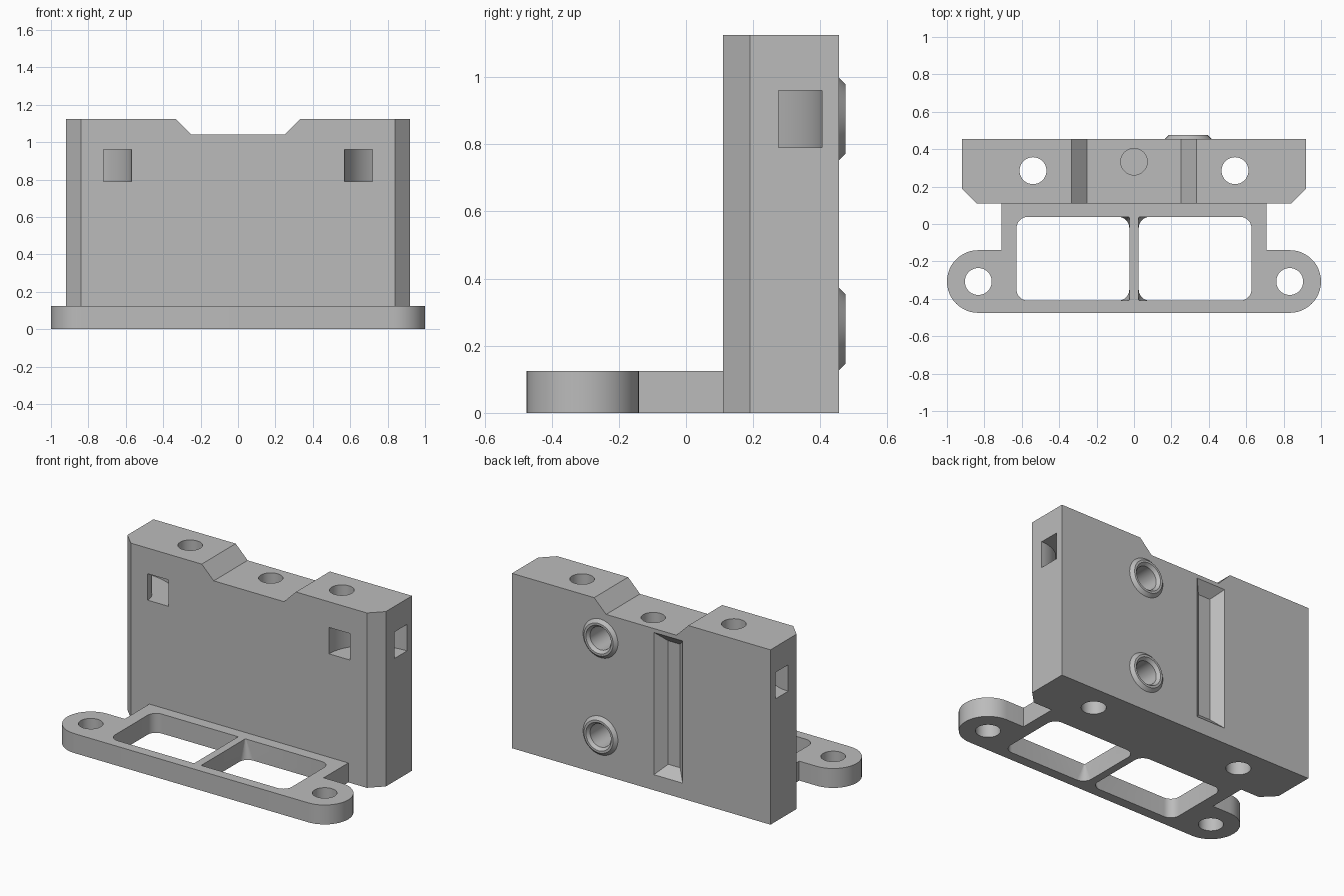
import bpy, bmesh, math

if "Cube" in bpy.data.objects:
    bpy.data.objects.remove(bpy.data.objects["Cube"])

grey = bpy.data.materials.new("plain grey")
grey.diffuse_color = (0.5, 0.5, 0.5, 1)
grey.use_nodes = True
grey.node_tree.nodes["Principled BSDF"].inputs["Base Color"].default_value = grey.diffuse_color


def loft(name, rings):
    """Closed solid through a list of rings with equal point counts."""
    bm = bmesh.new()
    vs = [[bm.verts.new(p) for p in r] for r in rings]
    n = len(vs[0])
    for a, b in zip(vs, vs[1:]):
        for i in range(n):
            j = (i + 1) % n
            bm.faces.new((a[i], a[j], b[j], b[i]))
    bm.faces.new(vs[0])
    bm.faces.new(vs[-1])
    bmesh.ops.recalc_face_normals(bm, faces=bm.faces)
    me = bpy.data.meshes.new(name)
    bm.to_mesh(me)
    bm.free()
    me.materials.append(grey)
    ob = bpy.data.objects.new(name, me)
    bpy.context.collection.objects.link(ob)
    return ob


def prism(name, pts, z0, z1):
    return loft(name, [[(x, y, z) for x, y in pts] for z in (z0, z1)])


def arc(cx, cy, rx, ry, a0, a1, n):
    angs = [math.radians(a0 + (a1 - a0) * i / n) for i in range(n + 1)]
    return [(cx + rx * math.cos(a), cy + ry * math.sin(a)) for a in angs]


def circle(cx, cy, r, n=40):
    return arc(cx, cy, r, r, 0, 360, n)[:-1]


def lathe_y(name, cx, cz, steps):
    """Round solid along y from (y, radius) steps."""
    return loft(name, [[(x, y, z) for x, z in circle(cx, cz, r)] for y, r in steps])


def boolean(body, tool, op):
    m = body.modifiers.new(op, 'BOOLEAN')
    m.operation, m.solver, m.object = op, 'EXACT', tool
    tool.hide_render = True
    bpy.context.view_layer.objects.active = body
    bpy.ops.object.modifier_apply(modifier=m.name)
    bpy.data.objects.remove(tool)


# upright block with chamfered front corners
body = prism("bracket_body", [(-.92, .455), (-.92, .19), (-.84, .11),
                              (.84, .11), (.92, .19), (.92, .455)], 0, 1.125)

# notch in the top edge
notch = [(-.435, 1.225), (-.25, 1.04), (.25, 1.04), (.435, 1.225)]
boolean(body, loft("notch", [[(x, y, z) for x, z in notch] for y in (0, .6)]), 'DIFFERENCE')

# foot plate with rounded ears
R, EX, EY = .1675, .8325, -.3075
right = arc(EX, EY, R, R, -90, 90, 24) + [(.708, EY + R), (.708, .2)]
plate = right + [(-x, y) for x, y in reversed(right)]
boolean(body, prism("foot_plate", plate, 0, .125), 'UNION')

# raised collars on the back
for z in (.25, .875):
    boolean(body, lathe_y("collar", .29, z, [(.4, .124), (.455, .124), (.475, .104)]), 'UNION')
    boolean(body, lathe_y("collar_hole", .29, z,
                          [(.25, .074), (.455, .074), (.475, .09), (.5, .09)]), 'DIFFERENCE')


def window_ring(s, ri, z):
    """Window outline; ri is the corner radius beside the centre rib."""
    x0, x1, y0, y1, ro = .025, .628, -.41, .038, .06
    pts = (arc(x1 - ro, y0 + ro, ro, ro, -90, 0, 8) + arc(x1 - ro, y1 - ro, ro, ro, 0, 90, 8)
           + arc(x0 + ri, y1 - ri, ri, ri, 90, 180, 8) + arc(x0 + ri, y0 + ri, ri, ri, 180, 270, 8))
    return [(s * x, y, z) for x, y in pts]


# strap channel curving from the front face to the side
channel = ([(.57, .05)] + arc(.92, .11, .35, .295, 180, 90, 16) + [(1, .405), (1, .275)]
           + arc(.92, .11, .2, .165, 90, 180, 16) + [(.72, .05)])

for s in (-1, 1):
    # foot windows, ear holes, vertical bores, strap channels
    boolean(body, loft("window", [window_ring(s, r, z) for r, z in
                                  ((.06, -.05), (.06, 0), (.006, .125), (.006, .2))]), 'DIFFERENCE')
    boolean(body, prism("ear_hole", circle(s * EX, EY, .072), -.1, .3), 'DIFFERENCE')
    boolean(body, prism("bore", circle(s * .54, .285, .072), -.1, 1.3), 'DIFFERENCE')
    boolean(body, prism("strap_channel", [(s * x, y) for x, y in channel], .79, .96), 'DIFFERENCE')

# blind hole in the notch floor
boolean(body, prism("centre_hole", circle(0, .333, .071), .72, 1.3), 'DIFFERENCE')


# tapered groove on the back
def groove_ring(y, t):
    x0, x1, z0, z1 = -.295 + t, -.09 - t, .1 + t, 1.015 - t
    return [(x0, y, z0), (x1, y, z0), (x1, y, z1), (x0, y, z1)]


boolean(body, loft("groove", [groove_ring(.395, .06), groove_ring(.455, 0),
                              groove_ring(.5, 0)]), 'DIFFERENCE')

bpy.ops.object.select_all(action='DESELECT')
body.select_set(True)
bpy.context.view_layer.objects.active = body
bpy.ops.object.shade_smooth_by_angle(angle=math.radians(30))
